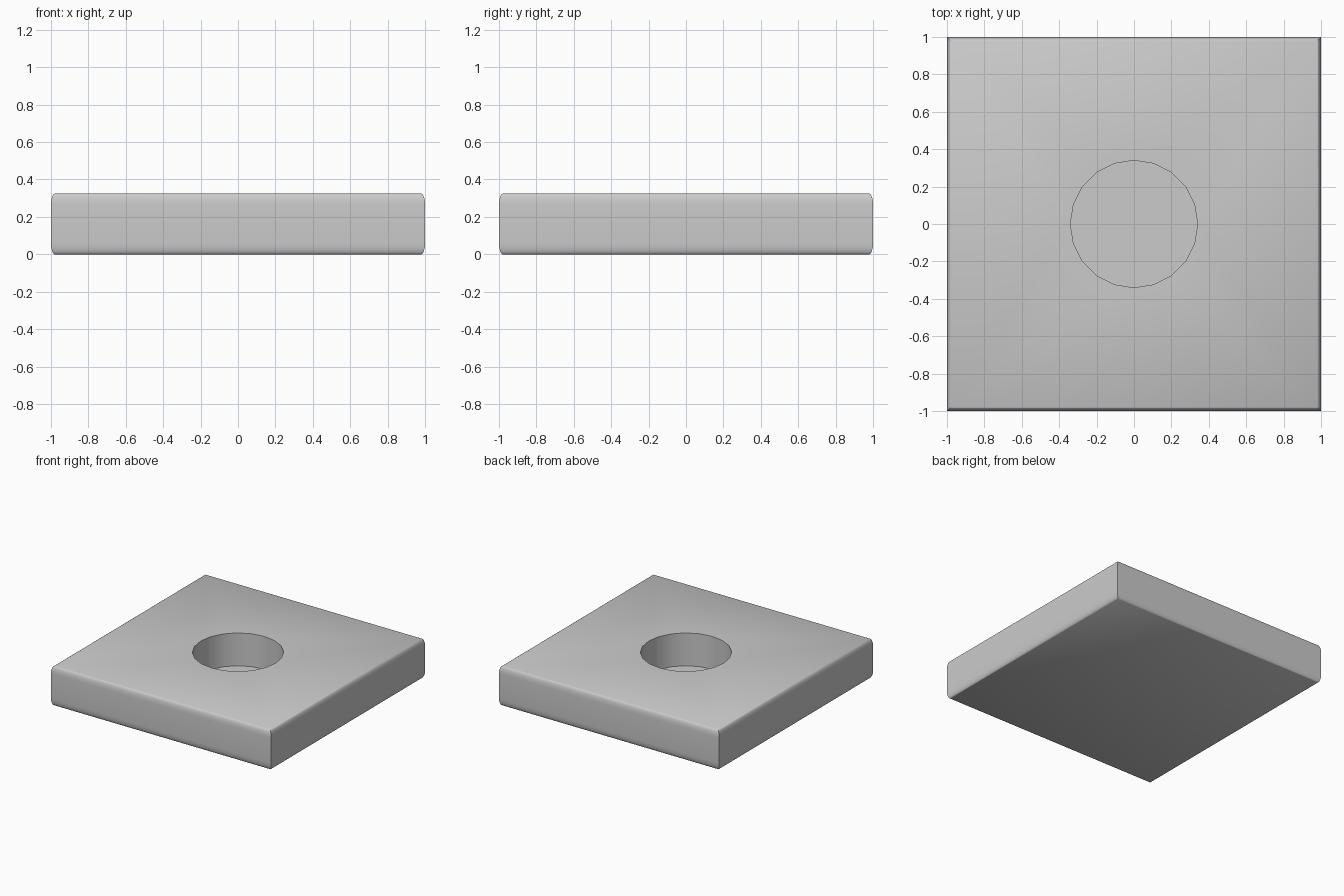
import bpy, bmesh, math

if "Cube" in bpy.data.objects:
    bpy.data.objects.remove(bpy.data.objects["Cube"])

HEIGHT, HOLE_R, HOLE_SIDES, HOLE_FLOOR = 0.325, 0.34, 20, 0.055
BEVEL_XY, BEVEL_Z, STEPS = 0.02, 0.06, 4

bm = bmesh.new()


def ring(radius, z, sides, phase=0.0):
    """Closed loop of vertices."""
    return [bm.verts.new((radius * math.cos(phase + 2 * math.pi * i / sides),
                          radius * math.sin(phase + 2 * math.pi * i / sides), z))
            for i in range(sides)]


def square(half, z):
    return ring(half * math.sqrt(2), z, 4, math.pi / 4)


def skin(a, b):
    n = len(a)
    for i in range(n):
        bm.faces.new((a[i], a[(i + 1) % n], b[(i + 1) % n], b[i]))


def loop_edges(loop):
    return [bm.edges.get((loop[i - 1], loop[i])) for i in range(len(loop))]


# Plate sides with softly rounded top and bottom borders
curve = [(1 - BEVEL_XY * (1 - math.sin(t)), BEVEL_Z * (1 - math.cos(t)))
         for t in (math.pi / 2 * i / STEPS for i in range(STEPS + 1))]
profile = curve + [(h, HEIGHT - z) for h, z in reversed(curve)]
loops = [square(h, z) for h, z in profile]
for a, b in zip(loops, loops[1:]):
    skin(a, b)
bm.faces.new(loops[0][::-1])

# Blind round hole
rim = ring(HOLE_R, HEIGHT, HOLE_SIDES)
floor = ring(HOLE_R, HOLE_FLOOR, HOLE_SIDES)
skin(rim, floor)
bm.faces.new(floor)

# Flat top around the hole
bmesh.ops.triangle_fill(bm, use_beauty=True, normal=(0, 0, 1),
                        edges=loop_edges(loops[-1]) + loop_edges(rim))
bmesh.ops.recalc_face_normals(bm, faces=bm.faces[:])

mesh = bpy.data.meshes.new("plate_with_hole")
bm.to_mesh(mesh)
bm.free()
plate = bpy.data.objects.new("plate_with_hole", mesh)
bpy.context.collection.objects.link(plate)
bpy.context.view_layer.objects.active = plate
plate.select_set(True)
bpy.ops.object.shade_smooth_by_angle(angle=math.radians(40))
